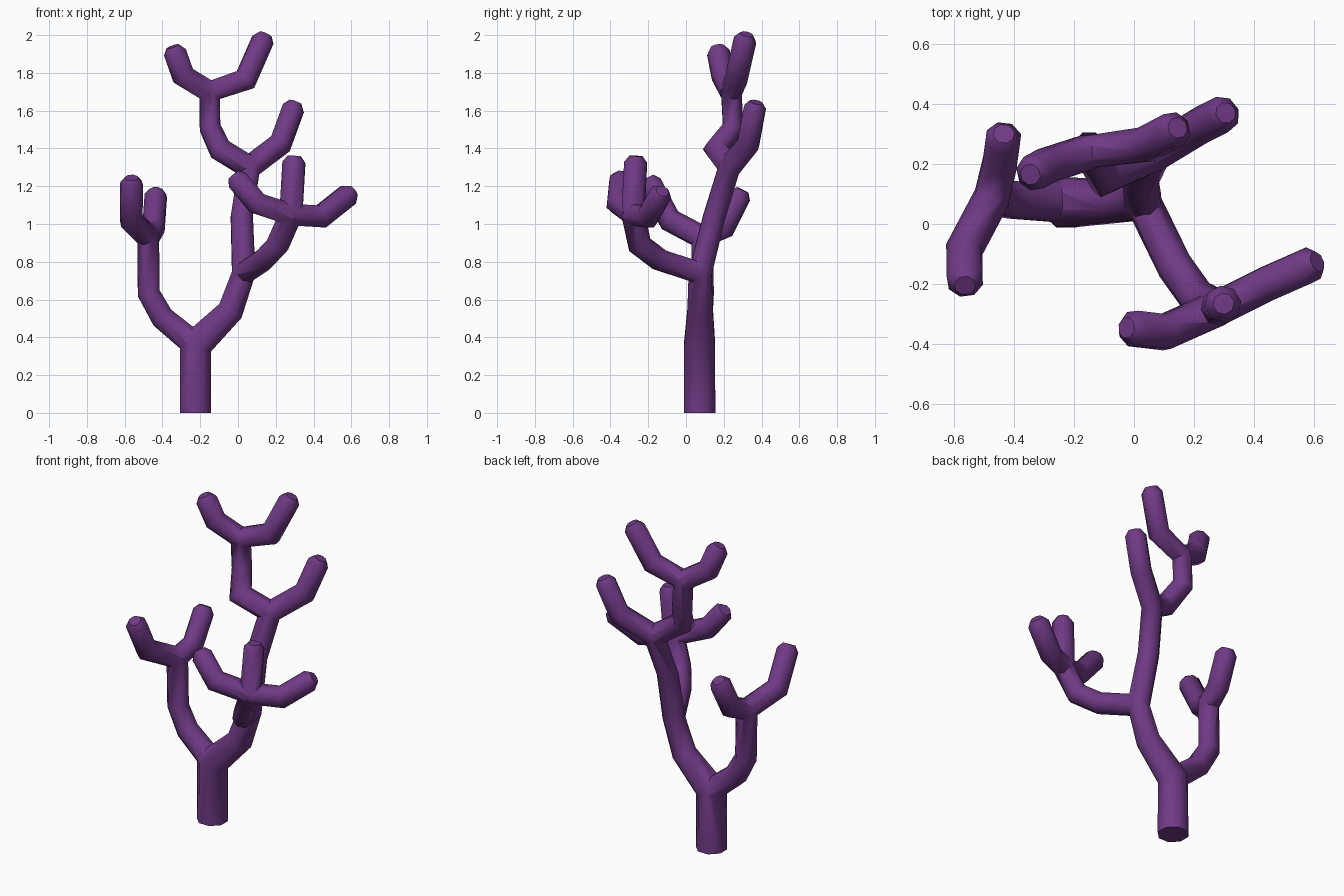
import bpy, bmesh, math
from mathutils import Vector

if "Cube" in bpy.data.objects:
    bpy.data.objects.remove(bpy.data.objects["Cube"])

SIDES = 8
purple = bpy.data.materials.new("coral purple")
purple.diffuse_color = (0.16, 0.042, 0.235, 1)
purple.use_nodes = True
purple.node_tree.nodes["Principled BSDF"].inputs["Base Color"].default_value = purple.diffuse_color


def branch(name, pts, radii, tip=True):
    """Mitred round tube along pts; a tip gets a bevelled end."""
    pts = [Vector(p) for p in pts]
    if not isinstance(radii, (list, tuple)):
        radii = [radii] * len(pts)
    radii = list(radii)
    end_dir = (pts[-1] - pts[-2]).normalized()
    if tip:
        r = radii[-1]
        end = pts[-1].copy()
        pts[-1] = end - end_dir * r * 0.55
        pts.append(end)
        radii.append(r * 0.58)
    dirs = [(b - a).normalized() for a, b in zip(pts, pts[1:])]
    d0 = dirs[0]
    ref = Vector((1, 0, 0)) if abs(d0.x) < 0.8 else Vector((0, 1, 0))
    u = (ref - d0 * ref.dot(d0)).normalized()
    bm = bmesh.new()
    rings = []
    for i, p in enumerate(pts):
        din = dirs[max(i - 1, 0)]
        dout = dirs[min(i, len(dirs) - 1)]
        mid = (din + dout).normalized()
        v = din.cross(u)
        ring = []
        for k in range(SIDES):
            a = 2 * math.pi * (k + 0.5) / SIDES
            off = (u * math.cos(a) + v * math.sin(a)) * radii[i]
            off -= din * (off.dot(mid) / din.dot(mid))
            ring.append(bm.verts.new(p + off))
        rings.append(ring)
        u = din.rotation_difference(dout) @ u
    for a, b in zip(rings, rings[1:]):
        for k in range(SIDES):
            n = (k + 1) % SIDES
            bm.faces.new((a[k], a[n], b[n], b[k]))
    bm.faces.new(rings[0][::-1])
    bm.faces.new(rings[-1])
    bmesh.ops.recalc_face_normals(bm, faces=bm.faces[:])
    me = bpy.data.meshes.new(name)
    bm.to_mesh(me)
    bm.free()
    me.materials.append(purple)
    ob = bpy.data.objects.new(name, me)
    bpy.context.collection.objects.link(ob)
    return ob


# fork points
fork_base = (-0.225, 0.072, 0.36)
fork_left = (-0.475, 0.085, 0.93)
fork_mid = (0.03, 0.075, 0.74)
fork_front = (0.28, -0.28, 1.05)
fork_back = (0.06, 0.23, 1.30)
fork_top = (-0.15, 0.24, 1.70)
R = 0.062

# trunk running up through the back fork to its right tip
trunk = branch("coral_trunk",
               [(-0.225, 0.072, 0), fork_base, (-0.04, 0.075, 0.54), fork_mid,
                (0.02, 0.15, 1.04), fork_back, (0.225, 0.33, 1.425), (0.305, 0.37, 1.645)],
               [0.09, 0.089, 0.073, 0.066, 0.063, R, R, R])

limbs = [
    # left limb and its rear twig
    branch("left_limb", [fork_base, (-0.40, 0.08, 0.504), (-0.473, 0.09, 0.634), fork_left,
                         (-0.565, -0.085, 1.02), (-0.563, -0.205, 1.245)],
           [0.072, 0.066, R, R, R, R]),
    branch("left_rear_twig", [fork_left, (-0.447, 0.2, 0.98), (-0.433, 0.30, 1.18)], R),
    # front limb with three tips
    branch("front_limb", [fork_mid, (0.135, -0.14, 0.81), (0.21, -0.245, 0.89), fork_front,
                          (0.298, -0.265, 1.36)], R),
    branch("front_right_twig", [fork_front, (0.44, -0.2, 1.04), (0.61, -0.125, 1.175)], R),
    branch("front_left_twig", [fork_front, (0.10, -0.36, 1.11), (-0.025, -0.345, 1.26)], R),
    # top limb with two tips
    branch("top_limb", [fork_back, (-0.095, 0.16, 1.395), (-0.148, 0.25, 1.51), fork_top,
                        (0.04, 0.265, 1.765), (0.145, 0.32, 2.005)],
           [R, R, 0.058, 0.058, R, R]),
    branch("top_left_twig", [fork_top, (-0.29, 0.195, 1.785), (-0.345, 0.165, 1.94)], R),
]

# weld limbs into one skin
bpy.context.view_layer.objects.active = trunk
for limb in limbs:
    m = trunk.modifiers.new("weld", 'BOOLEAN')
    m.operation = 'UNION'
    m.solver = 'EXACT'
    m.object = limb
    bpy.ops.object.modifier_apply(modifier=m.name)
    bpy.data.objects.remove(limb)

trunk.name = "coral_branches"
bpy.ops.object.select_all(action='DESELECT')
trunk.select_set(True)
bpy.ops.object.shade_smooth_by_angle(angle=math.radians(50))
